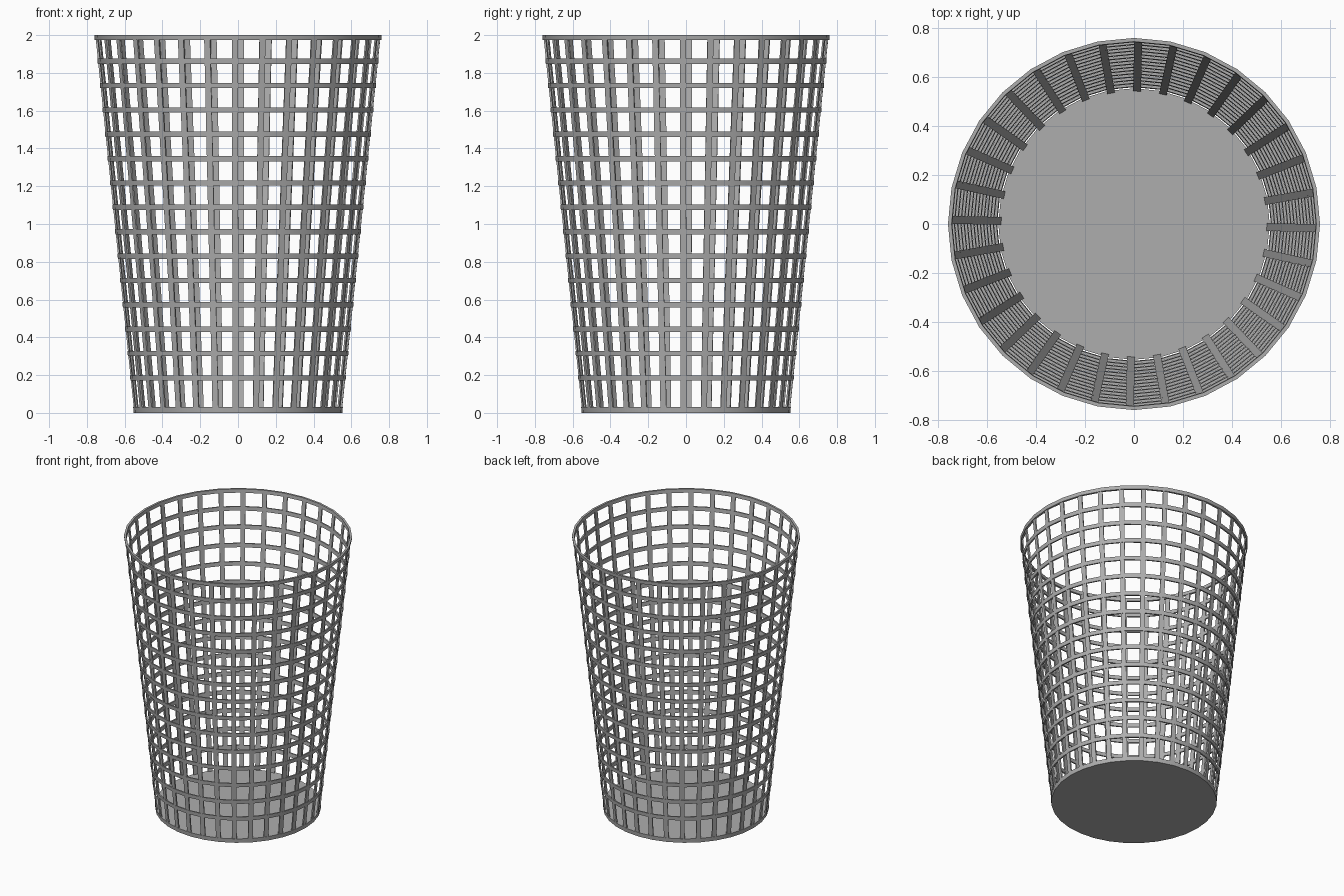
import bpy, bmesh, math
from mathutils import Vector

if "Cube" in bpy.data.objects:
    bpy.data.objects.remove(bpy.data.objects["Cube"])

SIDES = 32
STEP = 2 * math.pi / SIDES

metal = bpy.data.materials.new("grey metal")
metal.use_nodes = True
GREY = (0.42, 0.42, 0.42, 1)
metal.diffuse_color = GREY
metal.node_tree.nodes["Principled BSDF"].inputs["Base Color"].default_value = GREY


def wall(z):
    """Outer radius of the tapered wall at a height."""
    return 0.552 + 0.103 * z


def polar(r, a, z):
    return Vector((r * math.cos(a), r * math.sin(a), z))


def finish(name, bm):
    bmesh.ops.recalc_face_normals(bm, faces=bm.faces)
    mesh = bpy.data.meshes.new(name)
    bm.to_mesh(mesh)
    bm.free()
    mesh.materials.append(metal)
    obj = bpy.data.objects.new(name, mesh)
    bpy.context.collection.objects.link(obj)
    bpy.ops.object.select_all(action='DESELECT')
    obj.select_set(True)
    bpy.context.view_layer.objects.active = obj
    bpy.ops.object.shade_smooth_by_angle(angle=math.radians(30))
    return obj


def add_hoop(bm, profile):
    """Sweep a closed (radius, height) profile around the axis."""
    loops = [[bm.verts.new(polar(r, i * STEP, z)) for r, z in profile]
             for i in range(SIDES)]
    n = len(profile)
    for i, a in enumerate(loops):
        b = loops[(i + 1) % SIDES]
        for j in range(n):
            k = (j + 1) % n
            bm.faces.new((a[j], b[j], b[k], a[k]))


def band(z0, z1, thick, flare=0):
    return [(wall(z0) + flare, z0), (wall(z1) + flare, z1),
            (wall(z1) - thick, z1), (wall(z0) - thick, z0)]


# Evenly spaced hoops
bm = bmesh.new()
for i in range(14):
    z = 0.185 + i * 0.129
    add_hoop(bm, band(z - 0.014, z + 0.014, 0.01))
finish("hoops", bm)

# Top rim
bm = bmesh.new()
add_hoop(bm, band(1.974, 2.0, 0.012, 0.003))
finish("rim", bm)

# Upright slats, slightly turned off the hoop corners
bm = bmesh.new()
for i in range(SIDES):
    a = i * STEP - math.radians(1.3)
    side = Vector((-math.sin(a), math.cos(a), 0)) * 0.016
    ends = []
    for z in (0.015, 1.985):
        outer, inner = polar(wall(z) - 0.003, a, z), polar(wall(z) - 0.012, a, z)
        ends.append([bm.verts.new(p) for p in
                     (outer - side, outer + side, inner + side, inner - side)])
    low, high = ends
    bm.faces.new(low)
    bm.faces.new(high)
    for j in range(4):
        k = (j + 1) % 4
        bm.faces.new((low[j], low[k], high[k], high[j]))
finish("upright_slats", bm)

# Solid floor disc
bm = bmesh.new()
bmesh.ops.create_cone(bm, cap_ends=True, segments=SIDES,
                      radius1=wall(0), radius2=wall(0.03), depth=0.03)
bmesh.ops.translate(bm, verts=bm.verts, vec=(0, 0, 0.015))
finish("floor", bm)
